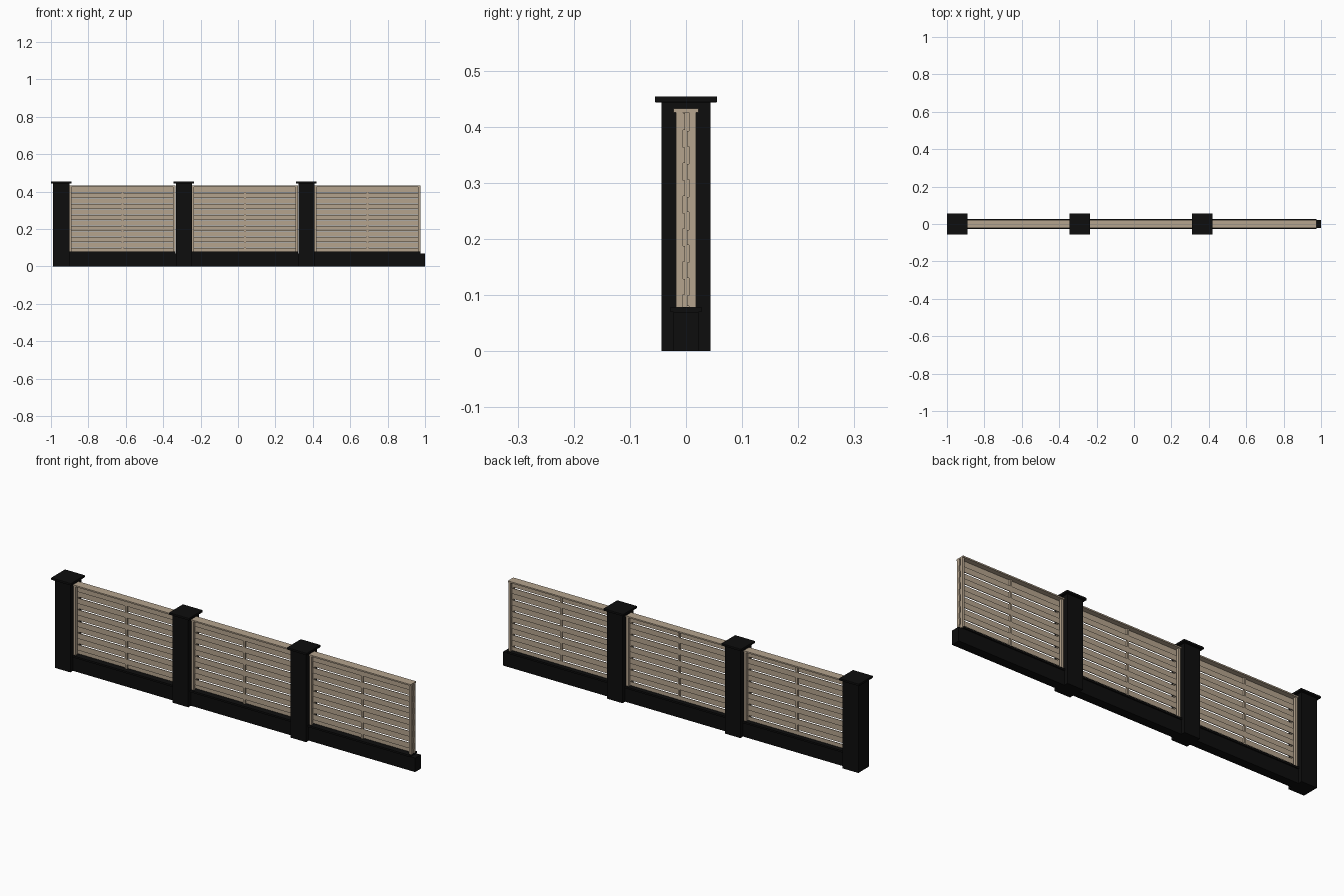
import bpy

if "Cube" in bpy.data.objects:
    bpy.data.objects.remove(bpy.data.objects["Cube"])


def material(name, color):
    m = bpy.data.materials.new(name)
    m.diffuse_color = (*color, 1.0)
    m.use_nodes = True
    m.node_tree.nodes["Principled BSDF"].inputs["Base Color"].default_value = m.diffuse_color
    return m


BLACK = material("black_metal", (0.004, 0.004, 0.004))
TAN = material("tan_wood", (0.46, 0.37, 0.27))


def box(name, x, y, z, mat, bevel=0.0):
    """Box from (min, max) pairs on each axis."""
    bpy.ops.mesh.primitive_cube_add(
        size=1, location=[(a + b) / 2 for a, b in (x, y, z)])
    o = bpy.context.object
    o.name = name
    o.scale = [b - a for a, b in (x, y, z)]
    bpy.ops.object.transform_apply(location=False, rotation=False, scale=True)
    o.data.materials.append(mat)
    if bevel:
        mod = o.modifiers.new("soft_edge", "BEVEL")
        mod.width = bevel
        mod.segments = 2
    return o


POST_X = [-0.9445, -0.2895, 0.3655]
HALF_POST = 0.0433
PANEL_LEN = 0.566
PANEL_BOTTOM, PANEL_TOP = 0.079, 0.425

# low continuous plinth
box("base_wall", (-0.945, 1.0), (-0.0225, 0.0225), (0, 0.07), BLACK)

# slat boundaries, bottom to top
levels = [PANEL_BOTTOM] + [0.1 + 0.0293 * i for i in range(11)] + [PANEL_TOP]

for n, px in enumerate(POST_X, 1):
    # post and flat cap
    box(f"post_{n}", (px - HALF_POST, px + HALF_POST),
        (-HALF_POST, HALF_POST), (0, 0.444), BLACK)
    box(f"post_cap_{n}", (px - 0.0555, px + 0.0555),
        (-0.0555, 0.0555), (0.443, 0.454), BLACK, 0.002)

    x0 = px + HALF_POST
    x1 = x0 + PANEL_LEN
    mid = (x0 + x1) / 2

    # sill under the panel and rail on top
    box(f"sill_{n}", (x0, x1), (-0.028, 0.028), (0.07, PANEL_BOTTOM), BLACK)
    box(f"top_rail_{n}", (x0, x1), (-0.022, 0.022), (PANEL_TOP, 0.432), TAN)

    # split end stiles that clamp the slats
    for side, a in (("left", x0), ("right", x1 - 0.012)):
        for face, y in (("front", (-0.018, -0.0055)), ("back", (0.0055, 0.018))):
            box(f"stile_{side}_{face}_{n}", (a, a + 0.012), y,
                (PANEL_BOTTOM, PANEL_TOP), TAN)

    # slim centre strut woven between the slats
    box(f"centre_strut_{n}", (mid - 0.005, mid + 0.005), (-0.005, 0.005),
        (PANEL_BOTTOM, PANEL_TOP), TAN)

    # slats alternating back and front
    for i in range(12):
        y = (0.002, 0.0055) if i % 2 == 0 else (-0.0055, -0.002)
        box(f"slat_{n}_{i + 1}", (x0 + 0.0005, x1 - 0.0005), y,
            (levels[i] + 0.001, levels[i + 1] - 0.001), TAN)
